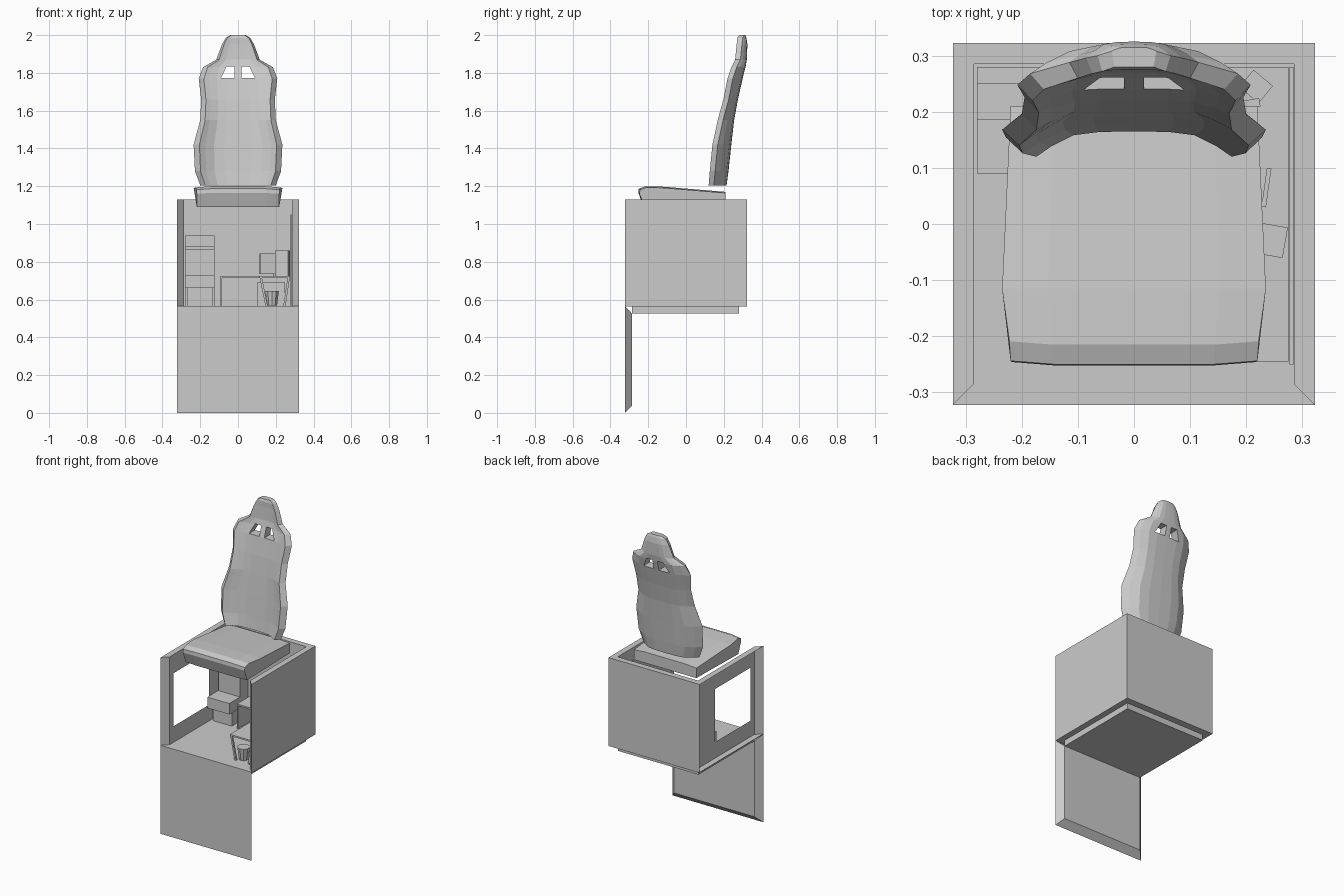
import bpy, bmesh, math
from mathutils import Matrix, Vector

if "Cube" in bpy.data.objects:
    bpy.data.objects.remove(bpy.data.objects["Cube"])

grey = bpy.data.materials.new("light_grey")
grey.diffuse_color = (0.6, 0.6, 0.6, 1)
grey.use_nodes = True
grey.node_tree.nodes["Principled BSDF"].inputs["Base Color"].default_value = grey.diffuse_color


def finish(name, bm, fix=True):
    if fix:
        bmesh.ops.recalc_face_normals(bm, faces=bm.faces[:])
    me = bpy.data.meshes.new(name)
    bm.to_mesh(me)
    bm.free()
    me.materials.append(grey)
    ob = bpy.data.objects.new(name, me)
    bpy.context.collection.objects.link(ob)
    return ob


def loft(name, loops, drop=None, extra=()):
    """Closed solid through matching loops of points; drop removes faces by centre."""
    bm = bmesh.new()
    rings = [[bm.verts.new(p) for p in loop] for loop in loops]
    n = len(rings[0])
    for a, b in zip(rings, rings[1:]):
        for i in range(n):
            j = (i + 1) % n
            bm.faces.new((a[i], a[j], b[j], b[i]))
    bm.faces.new(rings[0][::-1])
    bm.faces.new(rings[-1])
    bmesh.ops.recalc_face_normals(bm, faces=bm.faces[:])
    if drop:
        gone = [f for f in bm.faces if drop(f.calc_center_median())]
        bmesh.ops.delete(bm, geom=gone, context='FACES')
    for quad in extra:
        bm.faces.new([bm.verts.new(p) for p in quad])
    return finish(name, bm, not drop)


def box(name, x0, x1, y0, y1, z0, z1, turn=0):
    c = Vector(((x0 + x1) / 2, (y0 + y1) / 2, (z0 + z1) / 2))
    bm = bmesh.new()
    m = Matrix.Translation(c) @ Matrix.Rotation(math.radians(turn), 4, 'Z') \
        @ Matrix.Diagonal((x1 - x0, y1 - y0, z1 - z0, 1))
    bmesh.ops.create_cube(bm, size=1, matrix=m)
    return finish(name, bm)


# Cabinet walls: U-shaped plan with mitred front ends; the left side is a thin framed opening
O, I, Z0, Z1 = 0.323, 0.285, 0.567, 1.13
plan = [(-O, -O), (-I, -I), (-I, I), (I, I), (I, -I), (O, -O), (O, O), (-O, O)]


def side(y0, y1, z0, z1):
    return [(-I, y0, z0), (-I, y1, z0), (-I, y1, z1), (-I, y0, z1)]


frame = [side(-I, I, Z0, 0.67), side(-I, I, 1.01, Z1),
         side(-I, -0.245, 0.67, 1.01), side(0.112, I, 0.67, 1.01)]
loft("cabinet_walls", [[(x, y, z) for x, y in plan] for z in (Z0, Z1)],
     drop=lambda c: c.x < -0.28 and abs(c.y) < 0.1, extra=frame)

# Floor sheet, base slab and the drop-down front flap with bevelled edges
box("cabinet_floor", -O, O, -O, O, 0.563, 0.567)
box("base_slab", -I, I, -I, 0.28, 0.525, 0.564)


def rect(h, y, z0, z1):
    return [(-h, y, z0), (h, y, z0), (h, y, z1), (-h, y, z1)]


loft("front_flap", [rect(O, -O, 0, 0.565), rect(I, -I, 0.04, 0.525)])

# Seat cushion: side profile lofted across the width
profile = [(-0.225, 1.09), (-0.252, 1.165), (-0.25, 1.187), (-0.215, 1.2),
           (-0.115, 1.197), (0.21, 1.17), (0.21, 1.10)]
width = [0.218, 0.218, 0.22, 0.222, 0.235, 0.22, 0.22]
cushion = []
for s in (-1, -0.65, 0.65, 1):
    low = 0.006 if abs(s) == 1 else 0
    cushion.append([(s * w, y + low * (y < -0.2), z - low * (z > 1.16))
                    for (y, z), w in zip(profile, width)])
loft("seat_cushion", cushion)

# Backrest: curved shell, rows are z, half width, front y, back y, bolster edge y
rows = [(1.205, 0.200, 0.165, 0.215, 0.120), (1.28, 0.228, 0.175, 0.225, 0.126),
        (1.42, 0.235, 0.190, 0.240, 0.140), (1.55, 0.200, 0.205, 0.255, 0.168),
        (1.66, 0.195, 0.220, 0.275, 0.198), (1.77, 0.208, 0.240, 0.300, 0.220),
        (1.83, 0.185, 0.260, 0.315, 0.240), (1.87, 0.115, 0.270, 0.322, 0.260),
        (1.95, 0.085, 0.275, 0.325, 0.268), (1.985, 0.065, 0.275, 0.320, 0.272),
        (2.0, 0.040, 0.280, 0.315, 0.280)]
half = [(0, 0), (0.35, 0.02), (0.62, 0.15), (0.85, 0.6), (1, 1)]
cols = [(-u, d) for u, d in half[:0:-1]] + half
rings = []
for z, w, yf, yb, ye in rows:
    front = [(u * w * 0.87, yf + (ye - yf) * d, z) for u, d in cols]
    back = [(u * w, yb + (ye + 0.028 - yb) * d, z) for u, d in cols]
    rings.append(front + back[::-1])
backrest = loft("backrest", rings)

# Two harness slots cut through the backrest
for s in (-1, 1):
    slot = [(0.018, 1.772), (0.09, 1.772), (0.06, 1.835), (0.018, 1.835)]
    cutter = loft("slot_cutter", [[(s * x, y, z) for x, z in slot] for y in (0.1, 0.45)])
    cutter.hide_render = True
    mod = backrest.modifiers.new("slot", 'BOOLEAN')
    mod.operation, mod.solver, mod.object = 'DIFFERENCE', 'EXACT', cutter
    bpy.context.view_layer.objects.active = backrest
    bpy.ops.object.modifier_apply(modifier=mod.name)
    bpy.data.objects.remove(cutter)

# Small shelf unit inside, back left
box("shelf_back", -0.28, -0.125, 0.2, 0.28, Z0, 0.865)
box("shelf_cap", -0.28, -0.125, 0.185, 0.28, 0.865, 0.88)
box("shelf_top", -0.28, -0.125, 0.25, 0.28, 0.88, 0.94)
box("shelf_drawer", -0.28, -0.125, 0.09, 0.2, 0.66, 0.73)
box("shelf_foot", -0.27, -0.135, 0.13, 0.2, Z0, 0.66)

# Corner desk along the right and back walls
box("desk_side_top", 0.115, 0.275, -0.245, 0.12, 0.715, 0.725)
box("desk_back_top", -0.092, 0.275, 0.12, 0.28, 0.715, 0.725)
box("desk_back_end", -0.092, -0.084, 0.12, 0.28, Z0, 0.715)
box("right_wall_panel", 0.277, 0.284, -0.25, 0.28, Z0, 1.05)
for y in (-0.243, 0.1):
    for a, b in ((0.115, 0.145), (0.262, 0.24)):
        loft("desk_leg", [[(x, yy, z) for x, yy in ((c, y), (c + 0.012, y),
                          (c + 0.012, y + 0.012), (c, y + 0.012))]
                          for z, c in ((Z0, b), (0.715, a))])

# Waste basket under the desk
bm = bmesh.new()
bmesh.ops.create_cone(bm, cap_ends=True, segments=10, radius1=0.028, radius2=0.038,
                      depth=0.078, matrix=Matrix.Translation((0.18, -0.2, 0.607)))
finish("waste_basket", bm)

# Desk equipment
box("desk_drawers", 0.1, 0.25, 0.14, 0.27, Z0, 0.69)
box("desk_screen", 0.115, 0.225, 0.2, 0.215, 0.735, 0.845, 10)
box("desk_speaker", 0.195, 0.24, 0.225, 0.265, 0.725, 0.8, -40)
box("desk_plate", 0.232, 0.24, 0.03, 0.1, 0.725, 0.8, -8)
box("desk_box", 0.2, 0.27, -0.055, 0.0, 0.725, 0.86, -10)
